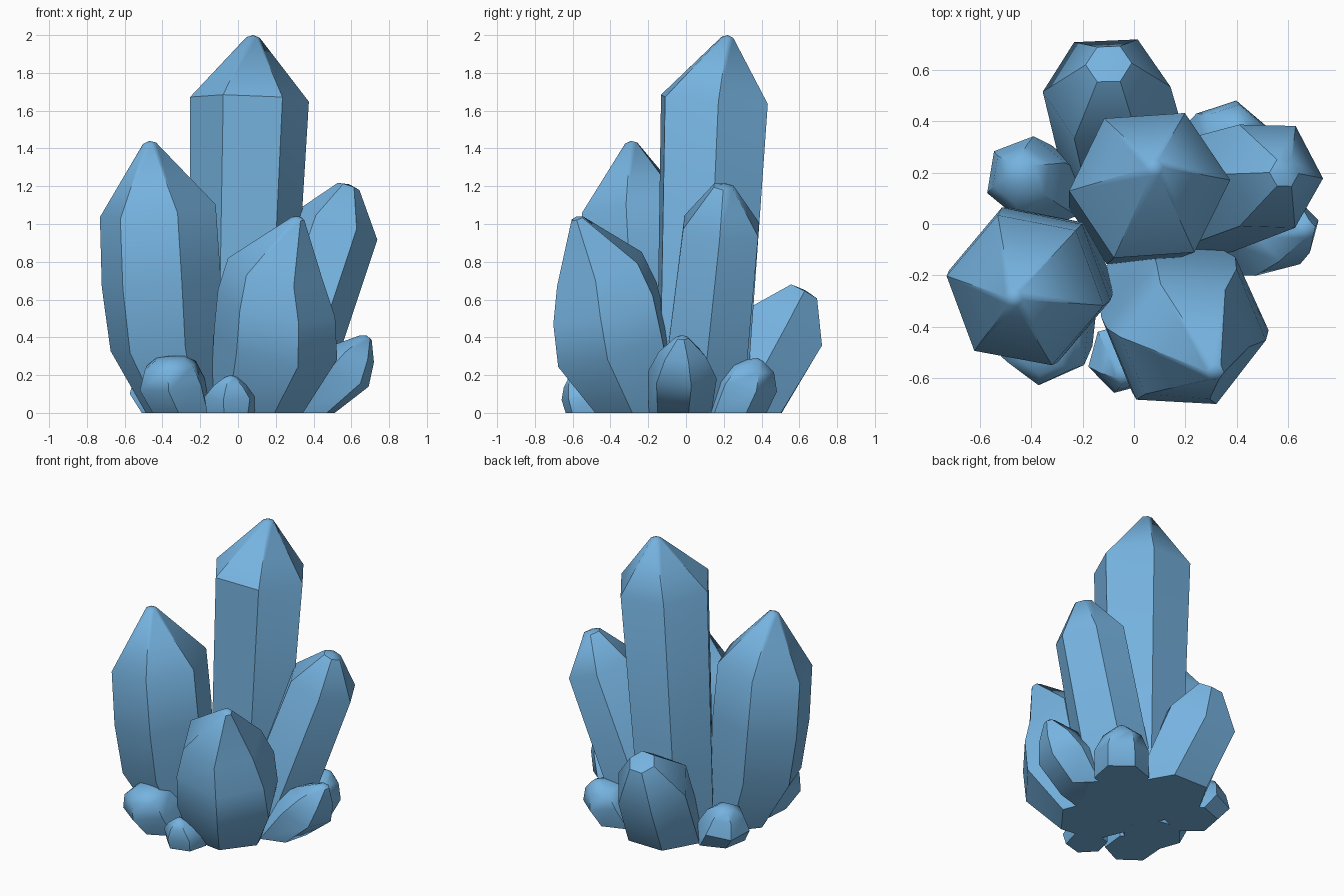
import bpy, bmesh, math, random
from mathutils import Vector

if "Cube" in bpy.data.objects:
    bpy.data.objects.remove(bpy.data.objects["Cube"])

random.seed(4)
mat = bpy.data.materials.new("crystal blue")
mat.diffuse_color = (0.18, 0.45, 0.745, 1)
mat.use_nodes = True
mat.node_tree.nodes["Principled BSDF"].inputs["Base Color"].default_value = mat.diffuse_color


def crystal(name, rings, tilt=1.0, phase=0, blunt=0.035, jitter=0.015):
    """Hexagonal shard: rings are (x, y, z, radius), the last one is the tip."""
    bm = bmesh.new()
    up = Vector((0, 0, 1))
    axis = (Vector(rings[-1][:3]) - Vector(rings[0][:3])).normalized()
    axis = up.lerp(axis, tilt).normalized()
    loops = []
    for i, ring in enumerate(rings):
        last = i == len(rings) - 1
        n = up if i == 0 else axis          # the foot is cut flat on the ground
        r = blunt if last else ring[3]
        u = (Vector((1, 0, 0)) - n * n.x).normalized()
        v = n.cross(u)
        c = Vector(ring[:3]) - (n * 0.012 if last else Vector())
        loop = []
        for k in range(6):
            a = math.radians(phase + 60 * k)
            rk = r * (1 + random.uniform(-jitter, jitter))
            p = c + (u * math.cos(a) + v * math.sin(a)) * rk
            p.z = max(p.z, 0.02 if i else 0)
            loop.append(bm.verts.new(p))
        loops.append(loop)
    for lo, hi in zip(loops, loops[1:]):
        for k in range(6):
            j = (k + 1) % 6
            bm.faces.new((lo[k], lo[j], hi[j], hi[k]))
    bm.faces.new(loops[0][::-1])
    tip = bm.verts.new(rings[-1][:3])
    for k in range(6):
        bm.faces.new((loops[-1][k], loops[-1][(k + 1) % 6], tip))
    bmesh.ops.recalc_face_normals(bm, faces=bm.faces)
    me = bpy.data.meshes.new(name)
    bm.to_mesh(me)
    bm.free()
    me.materials.append(mat)
    ob = bpy.data.objects.new(name, me)
    bpy.context.collection.objects.link(ob)
    bpy.ops.object.select_all(action='DESELECT')
    ob.select_set(True)
    bpy.context.view_layer.objects.active = ob
    bpy.ops.object.shade_smooth_by_angle(angle=math.radians(42))


# large shards
crystal("tall_crystal", [(0.01, 0.08, 0, 0.265), (0.06, 0.15, 1.66, 0.315),
                         (0.08, 0.22, 2.0)], phase=4, jitter=0.005)
crystal("left_crystal", [(-0.29, -0.17, 0, 0.2), (-0.38, -0.22, 0.36, 0.30),
                         (-0.405, -0.24, 0.7, 0.32), (-0.425, -0.26, 1.07, 0.31),
                         (-0.47, -0.29, 1.44)], phase=-10)
crystal("front_crystal", [(0.1, -0.25, 0, 0.25), (0.195, -0.39, 0.36, 0.335),
                          (0.205, -0.43, 0.58, 0.32), (0.2, -0.46, 0.76, 0.26),
                          (0.32, -0.58, 1.04)], phase=-8)
crystal("right_crystal", [(0.18, 0.08, 0, 0.25), (0.52, 0.185, 0.99, 0.23),
                          (0.59, 0.2, 1.21)], blunt=0.06)
crystal("back_crystal", [(-0.04, 0.28, 0, 0.26), (-0.11, 0.525, 0.45, 0.25),
                         (-0.1, 0.63, 0.65)], blunt=0.09)

# small shards around the foot
crystal("small_right_shard", [(0.35, -0.03, 0, 0.17), (0.52, -0.02, 0.2, 0.19),
                              (0.6, -0.02, 0.31, 0.13), (0.68, -0.02, 0.41)],
        tilt=0.5, phase=15)
crystal("small_back_right_shard", [(0.32, 0.26, 0, 0.17), (0.37, 0.32, 0.15, 0.17),
                                   (0.39, 0.35, 0.24, 0.12), (0.42, 0.38, 0.29)],
        tilt=0.5, phase=20)
crystal("small_front_left_shard", [(-0.3, -0.38, 0, 0.17), (-0.35, -0.44, 0.15, 0.19),
                                   (-0.36, -0.48, 0.25, 0.15), (-0.36, -0.5, 0.3)],
        tilt=0.5, phase=25, blunt=0.09)
crystal("tiny_front_shard", [(-0.04, -0.51, 0, 0.13), (-0.04, -0.52, 0.09, 0.145),
                             (-0.04, -0.56, 0.15, 0.09), (-0.04, -0.59, 0.2)],
        tilt=0.4, phase=15)
crystal("small_back_left_shard", [(-0.35, 0.14, 0, 0.17), (-0.42, 0.18, 0.12, 0.165),
                                  (-0.44, 0.19, 0.21, 0.12), (-0.45, 0.21, 0.27)],
        tilt=0.5, phase=20, blunt=0.06)
